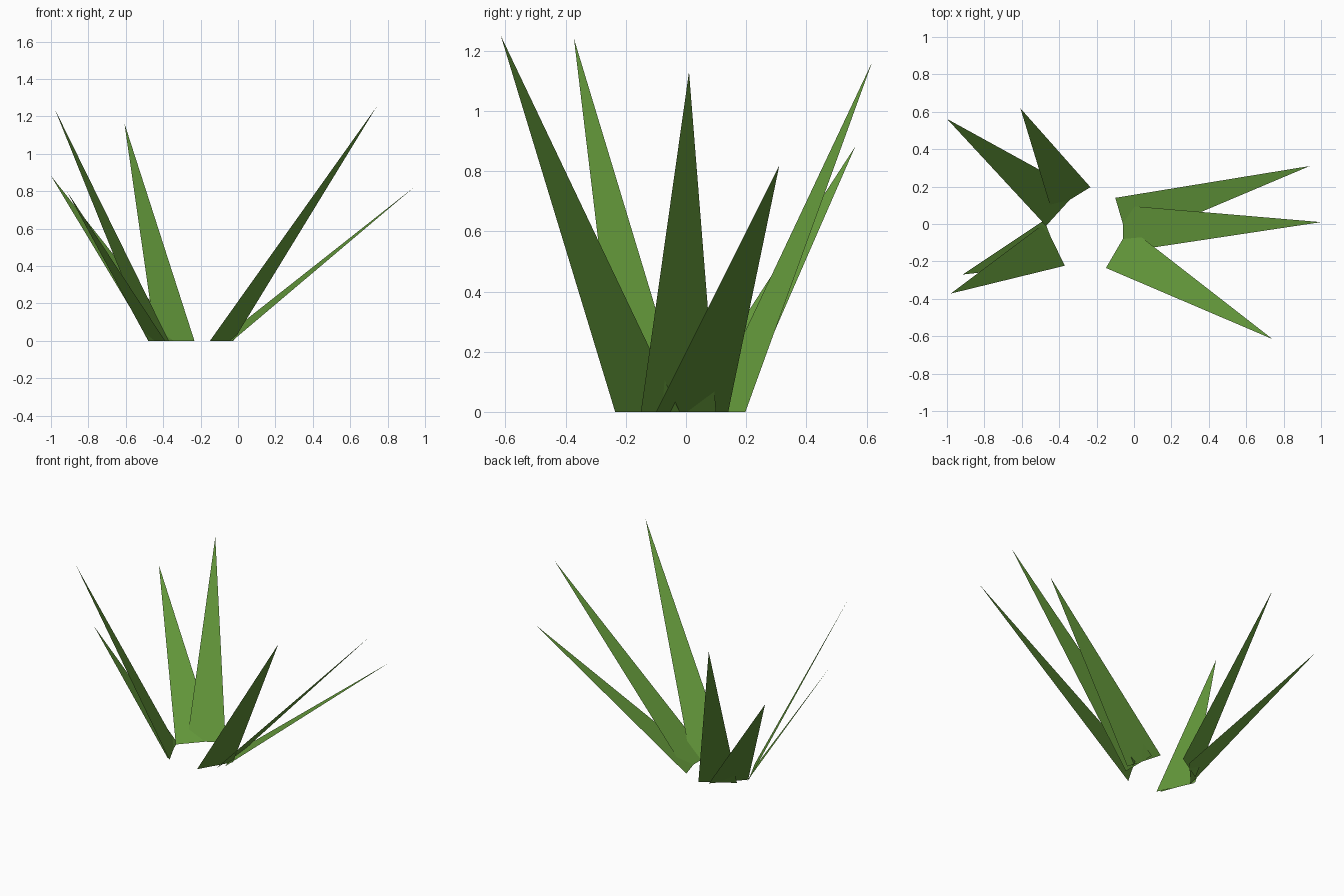
import bpy
import bmesh

if "Cube" in bpy.data.objects:
    bpy.data.objects.remove(bpy.data.objects["Cube"])

# One flat leaf green
green = bpy.data.materials.new("leaf_green")
green.diffuse_color = (0.135, 0.335, 0.046, 1.0)
green.use_nodes = True
green.node_tree.nodes["Principled BSDF"].inputs["Base Color"].default_value = green.diffuse_color


def leaf(name, base_a, base_b, tip):
    """Flat pointed blade: two ground points and a tip."""
    bm = bmesh.new()
    face = bm.faces.new([bm.verts.new((*base_a, 0.0)),
                         bm.verts.new((*base_b, 0.0)),
                         bm.verts.new(tip)])
    face.normal_update()
    if face.normal.z < 0:  # upper side faces the sky
        face.normal_flip()
    mesh = bpy.data.meshes.new(name)
    bm.to_mesh(mesh)
    bm.free()
    mesh.materials.append(green)
    bpy.context.collection.objects.link(bpy.data.objects.new(name, mesh))


# Right tuft
leaf("right_leaf_back", (-0.10, 0.14), (-0.03, -0.10), (0.94, 0.31, 0.82))
leaf("right_leaf_middle", (-0.06, 0.10), (-0.06, -0.15), (1.00, 0.01, 1.13))
leaf("right_leaf_front", (-0.15, -0.235), (-0.025, -0.02), (0.74, -0.615, 1.25))

# Left tuft
leaf("left_leaf_front_tall", (-0.37, -0.223), (-0.48, 0.003), (-0.98, -0.372, 1.24))
leaf("left_leaf_front_short", (-0.39, -0.21), (-0.48, 0.02), (-0.915, -0.27, 0.80))
leaf("left_leaf_back_short", (-0.47, -0.01), (-0.30, 0.177), (-1.00, 0.562, 0.882))
leaf("left_leaf_back_tall", (-0.44, 0.07), (-0.233, 0.197), (-0.607, 0.618, 1.162))
